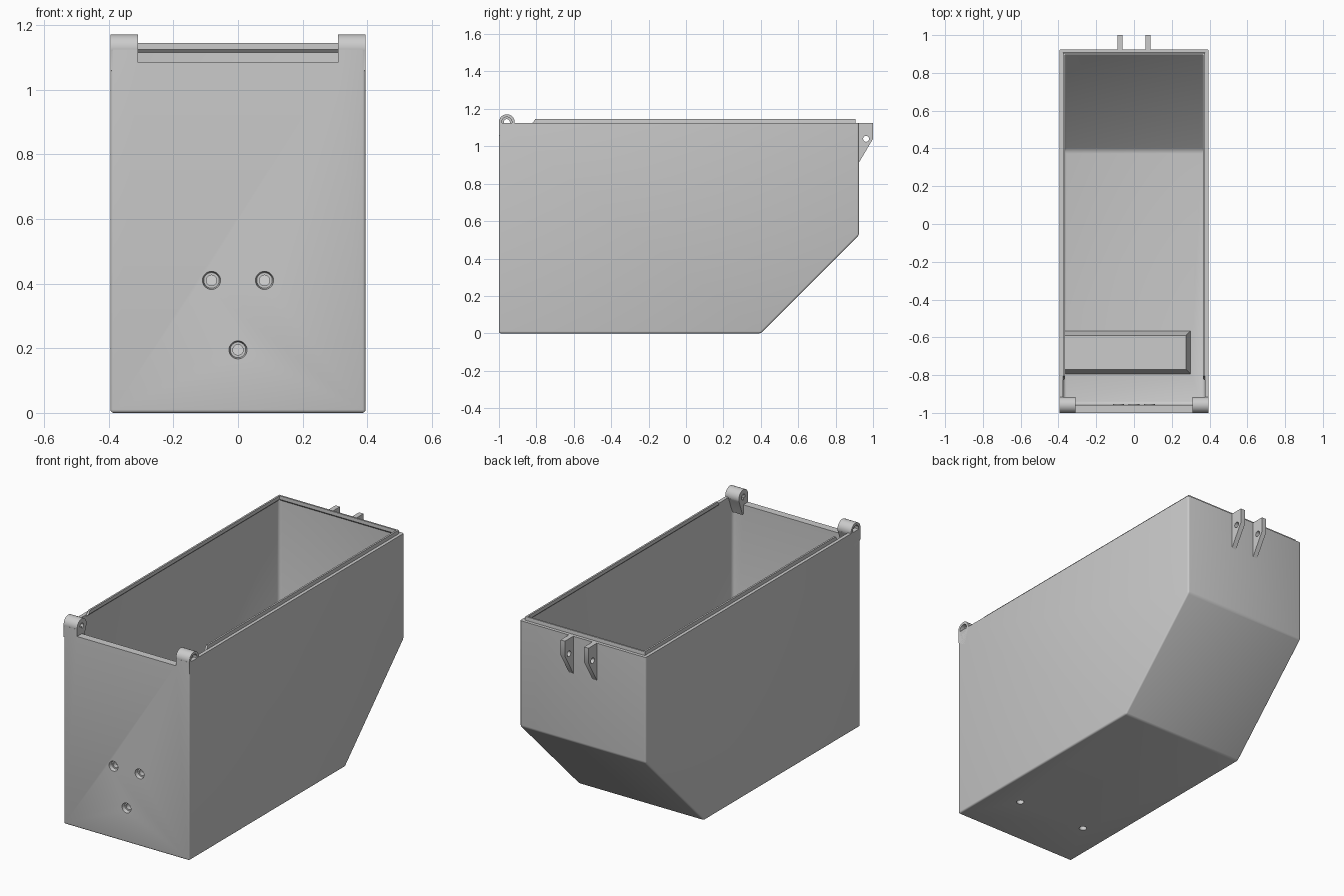
import bpy, bmesh, math
from mathutils import Matrix, Vector

old = bpy.data.objects.get("Cube")
if old:
    bpy.data.objects.remove(old, do_unlink=True)

grey = bpy.data.materials.new("plain grey")
grey.use_nodes = True
COLOUR = (0.6, 0.6, 0.6, 1)
grey.diffuse_color = COLOUR
grey.node_tree.nodes["Principled BSDF"].inputs["Base Color"].default_value = COLOUR


def finish(name, bm):
    bmesh.ops.recalc_face_normals(bm, faces=bm.faces)
    mesh = bpy.data.meshes.new(name)
    bm.to_mesh(mesh)
    bm.free()
    ob = bpy.data.objects.new(name, mesh)
    mesh.materials.append(grey)
    bpy.context.collection.objects.link(ob)
    return ob


def prism(name, profile, x0, x1, bevel=0, segments=3, top=9):
    """Extrude a (y, z) profile along x; round every edge not lying at the top."""
    bm = bmesh.new()
    face = bm.faces.new([bm.verts.new((x0, y, z)) for y, z in profile])
    out = bmesh.ops.extrude_face_region(bm, geom=[face])
    moved = [v for v in out["geom"] if isinstance(v, bmesh.types.BMVert)]
    bmesh.ops.translate(bm, vec=(x1 - x0, 0, 0), verts=moved)
    bmesh.ops.recalc_face_normals(bm, faces=bm.faces)
    if bevel:
        edges = [e for e in bm.edges if min(v.co.z for v in e.verts) < top - 0.001]
        bmesh.ops.bevel(bm, geom=edges, offset=bevel, segments=segments,
                        affect='EDGES', profile=0.5)
    return finish(name, bm)


def box(name, x0, x1, y0, y1, z0, z1):
    return prism(name, [(y0, z0), (y1, z0), (y1, z1), (y0, z1)], x0, x1)


def rod(name, axis, start, length, r1, r2=None):
    """Cylinder or cone from a start point along an axis."""
    bm = bmesh.new()
    direction = Vector(axis)
    place = (Matrix.Translation(Vector(start) + direction * length / 2)
             @ direction.to_track_quat('Z', 'Y').to_matrix().to_4x4())
    bmesh.ops.create_cone(bm, cap_ends=True, segments=32, radius1=r1,
                          radius2=r1 if r2 is None else r2, depth=length, matrix=place)
    return finish(name, bm)


def combine(target, tools, operation='DIFFERENCE'):
    bpy.context.view_layer.objects.active = target
    for tool in tools:
        tool.hide_render = True
        mod = target.modifiers.new("cut", 'BOOLEAN')
        mod.operation, mod.solver, mod.object = operation, 'EXACT', tool
        bpy.ops.object.modifier_apply(modifier=mod.name)
        bpy.data.objects.remove(tool, do_unlink=True)


RIM, HALF, INNER = 1.125, 0.395, 0.375

# Hopper body: flat floor, sloping back, rounded outer edges
body = prism("bin_body", [(-1, 0), (0.4, 0), (0.925, 0.525), (0.925, RIM), (-1, RIM)],
             -HALF, HALF, bevel=0.01, top=RIM)
cavity = prism("cavity", [(-0.957, 0.025), (0.39, 0.025), (0.905, 0.54),
                          (0.905, 1.4), (-0.957, 1.4)],
               -INNER, INNER, bevel=0.018, top=1.4)
combine(body, [cavity, box("notch", -0.31, 0.31, -1.1, -0.9, 1.085, 1.4)])

# Raised housing on the floor, with sloping sides, over the two bottom holes
bm = bmesh.new()
bmesh.ops.create_cube(bm, size=1)
for v in bm.verts:
    high = v.co.z > 0
    slope = 0 if high else 0.025
    v.co = (0.275 + slope if v.co.x > 0 else -0.38,
            -0.59 + slope if v.co.y > 0 else -0.77 - slope,
            0.09 if high else 0.02)
combine(body, [finish("floor_housing", bm)], 'UNION')
combine(body, [rod("bottom_hole", (0, 0, 1), (x, -0.69, -0.02), 0.08, 0.02)
               for x in (-0.22, 0.22)])

# Countersunk screw holes in the front, with low bosses inside
for x, z in ((-0.082, 0.41), (0.082, 0.41), (0, 0.195)):
    combine(body, [rod("boss", (0, 1, 0), (x, -0.97, z), 0.017, 0.028)], 'UNION')
    combine(body, [rod("screw_hole", (0, 1, 0), (x, -1.1, z), 0.2, 0.016),
                   rod("countersink", (0, 1, 0), (x, -1.01, z), 0.03, 0.03, 0.024)])

# Hinge knuckles on the front corners, with a gusset down the inside
for name, s in (("left", 1), ("right", -1)):
    knuckle = rod(name + "_hinge", (s, 0, 0), (0.31 * s, -0.958, 1.129), 0.085, 0.042)
    gusset = prism("gusset", [(-0.999, 1.06), (-0.95, 1.03), (-0.917, 1.12),
                              (-0.93, 1.135), (-0.999, 1.135)], 0.31 * s, HALF * s)
    combine(knuckle, [gusset], 'UNION')
    combine(knuckle, [rod("pin_hole", (s, 0, 0), (0.25 * s, -0.958, 1.129), 0.2, 0.016),
                      rod("pin_recess", (s, 0, 0), (0.37 * s, -0.958, 1.129), 0.1, 0.027)])

# Lid lip: a thin ridge along three sides, sweeping one section round the mouth
section = [(0.002, 1.113), (-0.01, 1.125), (-0.01, 1.145), (0, 1.145), (0.002, 1.125)]
bm = bmesh.new()
rings = []
for sx, y, corner in ((1, -0.82, 0), (1, 0.905, 1), (-1, 0.905, 1), (-1, -0.82, 0)):
    rings.append([bm.verts.new((sx * (INNER + d),
                                y + (d if corner else (z - RIM) * 0.7), z))
                  for d, z in section])
n = len(section)
for a, b in zip(rings, rings[1:]):
    for i in range(n):
        j = (i + 1) % n
        bm.faces.new((a[i], a[j], b[j], b[i]))
bm.faces.new(rings[0])
bm.faces.new(rings[-1])
finish("lid_lip", bm)

# Pair of latch tabs on the back
for name, s in (("left", 1), ("right", -1)):
    tab = prism(name + "_latch_tab", [(0.92, 0.905), (1, 1.04), (1, RIM), (0.92, RIM)],
                0.06 * s, 0.088 * s)
    combine(tab, [rod("tab_hole", (1, 0, 0), (-0.2, 0.963, 1.04), 0.4, 0.016)])

# Smooth the rounded parts, keep real corners sharp
bpy.ops.object.select_all(action='DESELECT')
for ob in bpy.context.scene.objects:
    if ob.type == 'MESH' and grey.name in ob.data.materials:
        ob.select_set(True)
        bpy.context.view_layer.objects.active = ob
bpy.ops.object.shade_smooth_by_angle(angle=math.radians(32))
